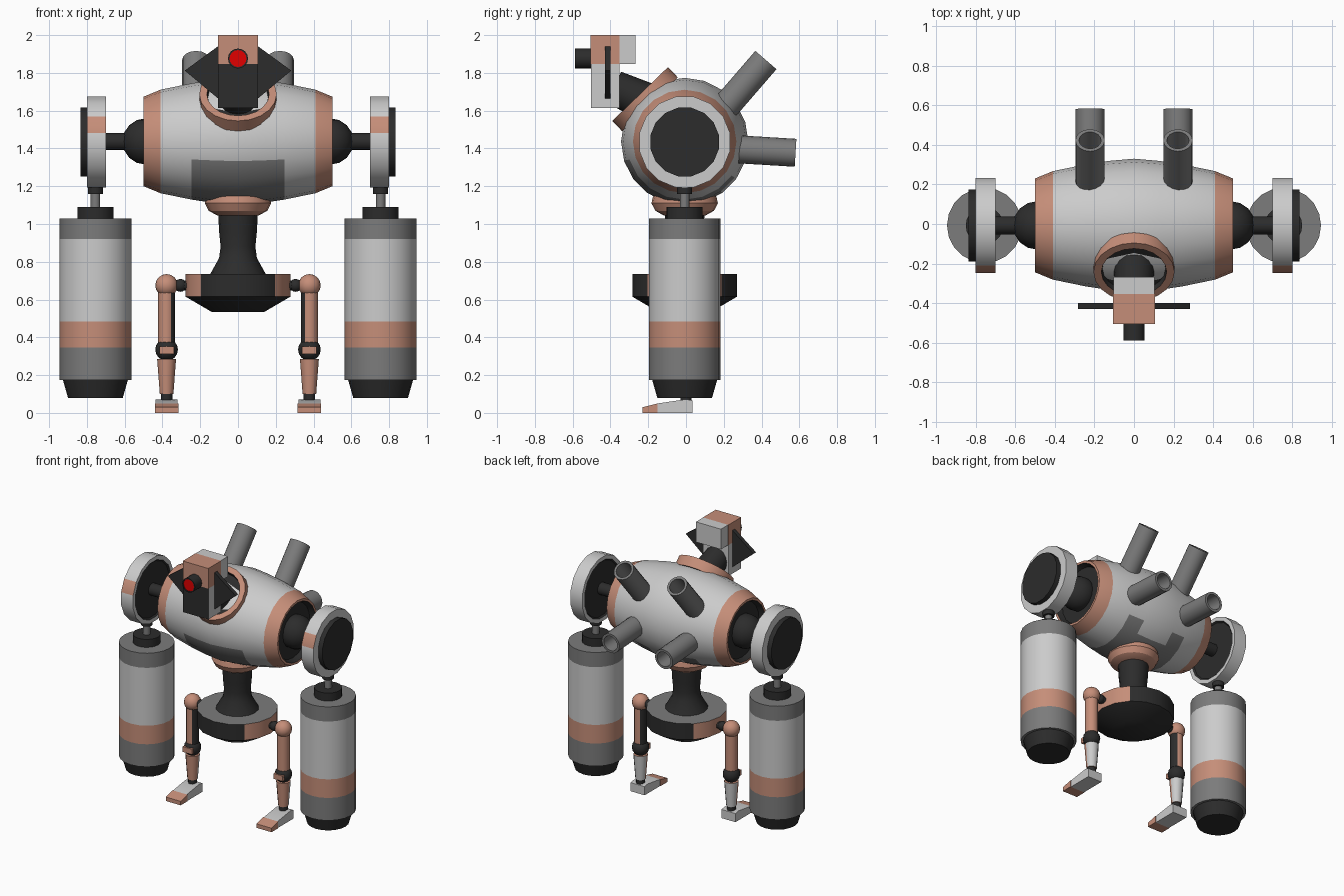
import bpy, bmesh, math
from mathutils import Vector

if "Cube" in bpy.data.objects:
    bpy.data.objects.remove(bpy.data.objects["Cube"])

def material(name, rgb):
    m = bpy.data.materials.new(name)
    m.diffuse_color = (*rgb, 1)
    m.use_nodes = True
    m.node_tree.nodes["Principled BSDF"].inputs["Base Color"].default_value = m.diffuse_color
    return m

MATS = [material("light_grey", (.6, .6, .6)), material("mid_grey", (.2, .2, .2)),
        material("dark", (.025, .025, .025)), material("copper", (.56, .27, .19)),
        material("red", (.75, 0, 0))]
LIGHT, GREY, DARK, COPPER, RED = range(5)

def finish(name, bm, mirror, paint):
    bmesh.ops.recalc_face_normals(bm, faces=bm.faces)
    if paint:
        for f in bm.faces:
            c = paint(f.calc_center_median(), f.normal)
            if c is not None:
                f.material_index = c
    me = bpy.data.meshes.new(name)
    bm.to_mesh(me)
    bm.free()
    for m in MATS:
        me.materials.append(m)
    ob = bpy.data.objects.new(name, me)
    bpy.context.collection.objects.link(ob)
    if mirror:
        ob.modifiers.new("mirror", 'MIRROR')
    return ob

def lathe(name, profile, colors, origin=(0, 0, 0), axis=(0, 0, 1), n=16,
          mirror=False, phase=0.0, paint=None, loop=False):
    """Revolve (radius, height) points around an axis; one colour per band."""
    bm = bmesh.new()
    q = Vector(axis).to_track_quat('Z', 'Y')
    rings = []
    for r, h in profile:
        k = 1 if r == 0 else n
        rings.append([bm.verts.new(q @ Vector((
            r * math.cos(phase + i * math.tau / n),
            r * math.sin(phase + i * math.tau / n), h)) + Vector(origin)) for i in range(k)])
    if loop:
        rings.append(rings[0])
    for b in range(len(rings) - 1):
        A, B = rings[b], rings[b + 1]
        for i in range(n):
            j = (i + 1) % n
            quad = [A[i % len(A)], A[j % len(A)], B[j % len(B)], B[i % len(B)]]
            f = bm.faces.new(list(dict.fromkeys(quad)))
            f.material_index = colors if isinstance(colors, int) else colors[b]
    return finish(name, bm, mirror, paint)

def rod(name, r, h0, h1, color, r2=None, **kw):
    r2 = r if r2 is None else r2
    return lathe(name, [(0, h0), (r, h0), (r2, h1), (0, h1)], color, **kw)

def ball(name, r, color, origin, **kw):
    pts = [(r * math.sin(math.pi * i / 8) if 0 < i < 8 else 0,
            -r * math.cos(math.pi * i / 8)) for i in range(9)]
    return lathe(name, pts, color, origin=origin, **kw)

def prism(name, pts, axis, a, b, color, mirror=False, paint=None):
    """Extrude a 2D outline along x (outline y,z) or y (outline x,z)."""
    bm = bmesh.new()
    def put(p, t):
        return bm.verts.new((t, *p) if axis == 'x' else (p[0], t, p[1]))
    A, B = [put(p, a) for p in pts], [put(p, b) for p in pts]
    bm.faces.new(A)
    bm.faces.new(B)
    for i in range(len(pts)):
        j = (i + 1) % len(pts)
        bm.faces.new([A[i], A[j], B[j], B[i]])
    for f in bm.faces:
        f.material_index = color
    return finish(name, bm, mirror, paint)

def rect(x0, x1, z0, z1):
    return [(x0, z0), (x1, z0), (x1, z1), (x0, z1)]

Y, Z = -.007, 1.437   # body axis

# barrel hull with copper end bands, dark recessed ends and a belly panel
half = [(.308, .245), (.326, .125)]
hull = ([(0, -.46), (.205, -.46), (.22, -.5), (.237, -.5), (.274, -.41)]
        + [(r, -x) for r, x in half] + [(.337, 0)] + [(r, x) for r, x in half[::-1]]
        + [(.274, .41), (.237, .5), (.22, .5), (.205, .46), (0, .46)])
lathe("body_hull", hull, [DARK, DARK, COPPER, COPPER] + [LIGHT] * 6 + [COPPER, COPPER, DARK, DARK],
      origin=(0, Y, Z), axis=(1, 0, 0), n=20,
      paint=lambda c, nrm: GREY if abs(c.x) < .24 and c.z < 1.34 and c.y < .22 else None)

# shoulders
ball("shoulder_ball", .122, DARK, (.49, Y, Z), mirror=True)
rod("shoulder_axle", .045, .55, .71, DARK, origin=(0, Y, Z), axis=(1, 0, 0), mirror=True)
lathe("shoulder_disc", [(0, .71), (.205, .71), (.215, .7), (.245, .7), (.245, .8), (.185, .8),
                        (.185, .835), (0, .835)],
      [DARK, DARK, LIGHT, LIGHT, LIGHT, DARK, DARK], origin=(0, Y, Z - .003), axis=(1, 0, 0),
      mirror=True, phase=math.pi / 16,
      paint=lambda c, nrm: COPPER if nrm.y < -.8 and c.y < -.2 and 1.49 < c.z < 1.56 else None)

# hanging drum arms
lathe("drum_arm", [(0, 1.21), (.04, 1.21), (.04, 1.16), (.025, 1.16), (.025, 1.09), (.095, 1.09),
                   (.095, 1.03), (.19, 1.03), (.19, .92), (.19, .485), (.19, .345), (.19, .175),
                   (.172, .175), (.145, .08), (0, .08)],
      [DARK, DARK, DARK, GREY, DARK, DARK, GREY, GREY, LIGHT, COPPER, GREY, GREY, DARK, DARK],
      origin=(.755, Y, 0), n=20, mirror=True)

# waist and pelvis
lathe("waist_collar", [(0, 1.18), (.13, 1.18), (.168, 1.145), (.176, 1.11), (.155, 1.07),
                       (.11, 1.045), (0, 1.045)], COPPER, origin=(0, Y, 0), n=20)
lathe("waist_column", [(0, 1.06), (.105, 1.06), (.1, .96), (.092, .88), (.1, .82), (.15, .73), (0, .73)],
      DARK, origin=(0, Y, 0))
lathe("pelvis_disc", [(0, .735), (.277, .735), (.277, .615), (.14, .535), (0, .535)],
      [GREY, DARK, DARK, DARK], origin=(0, Y, 0),
      paint=lambda c, nrm: COPPER if abs(nrm.x) > .7 and abs(nrm.z) < .1 else None)

# legs
X = .378
inner = lambda c, nrm: DARK if nrm.x < -.6 else None
back = lambda c, nrm: LIGHT if nrm.y > .1 else None
rod("hip_axle", .026, .25, X, DARK, origin=(0, 0, .675), axis=(1, 0, 0), n=12, mirror=True)
ball("hip_stub", .034, DARK, (.305, 0, .675), n=12, mirror=True)
ball("hip_ball", .06, COPPER, (X, 0, .675), mirror=True)
rod("thigh", .045, .36, .66, COPPER, origin=(X, 0, 0), n=12, mirror=True, paint=inner)
ball("knee_ball", .06, DARK, (X, 0, .335), mirror=True)
prism("knee_plate", rect(X - .038, X + .038, .312, .352), 'y', -.064, -.03, COPPER, mirror=True)
rod("shin", .036, .1, .285, COPPER, r2=.05, origin=(X, 0, 0), n=12, mirror=True, paint=back)
rod("ankle", .03, .04, .105, DARK, origin=(X, 0, 0), n=12, mirror=True)
heel = [(.035, 0), (.035, .065), (.0, .072), (-.15, .05), (-.15, 0)]
toe = [(-.15, 0), (-.15, .05), (-.23, .03), (-.23, 0)]
prism("foot_heel", heel, 'x', X - .058, X + .058, LIGHT, mirror=True)
prism("foot_toe", toe, 'x', X - .062, X + .062, COPPER, mirror=True)

# tilted neck collar and neck
tilt = Vector((0, -.695, .72))
lathe("neck_collar", [(.205, 0), (.205, -.075), (.15, -.075), (.165, 0)],
      [COPPER, DARK, DARK, COPPER], origin=(0, -.243, 1.688), axis=tilt, n=20, loop=True)
rod("neck_socket", .17, -.06, -.03, DARK, origin=(0, -.243, 1.688), axis=tilt, n=20)
rod("neck_post", .105, 0, .2, DARK, r2=.09, origin=(0, -.2, 1.64), axis=(0, -.9, .42))

# head
prism("head_top", rect(-.505, -.353, 1.848, 2), 'x', -.106, .106, COPPER)
prism("head_rear", rect(-.353, -.267, 1.848, 2), 'x', -.104, .104, LIGHT)
prism("head_jaw", rect(-.503, -.353, 1.615, 1.848), 'x', -.105, .105, LIGHT,
      paint=lambda c, nrm: DARK if nrm.y < -.5 else None)
prism("head_fin", [(.1, 1.945), (.1, 1.66), (.282, 1.812)], 'y', -.43, -.4, DARK, mirror=True)
lathe("eye", [(0, .5), (.053, .5), (.053, .588), (.045, .588), (.045, .583), (0, .583)],
      [DARK, DARK, DARK, DARK, RED], origin=(0, 0, 1.876), axis=(0, -1, 0))

# hollow exhaust pipes
for name, start, end in (("upper_exhaust", (.2, 1.61), (.423, 1.868)),
                         ("lower_exhaust", (.2, 1.4), (.58, 1.377))):
    a, b = Vector((.222, *start)), Vector((.222, *end))
    L = (b - a).length
    lathe(name, [(0, 0), (.074, 0), (.074, L), (.056, L), (.056, L - .2), (0, L - .2)],
          GREY, origin=a, axis=b - a, mirror=True)

# soft shading with sharp edges kept
for ob in bpy.context.collection.objects:
    ob.select_set(True)
    bpy.context.view_layer.objects.active = ob
bpy.ops.object.shade_smooth_by_angle(angle=math.radians(32))
